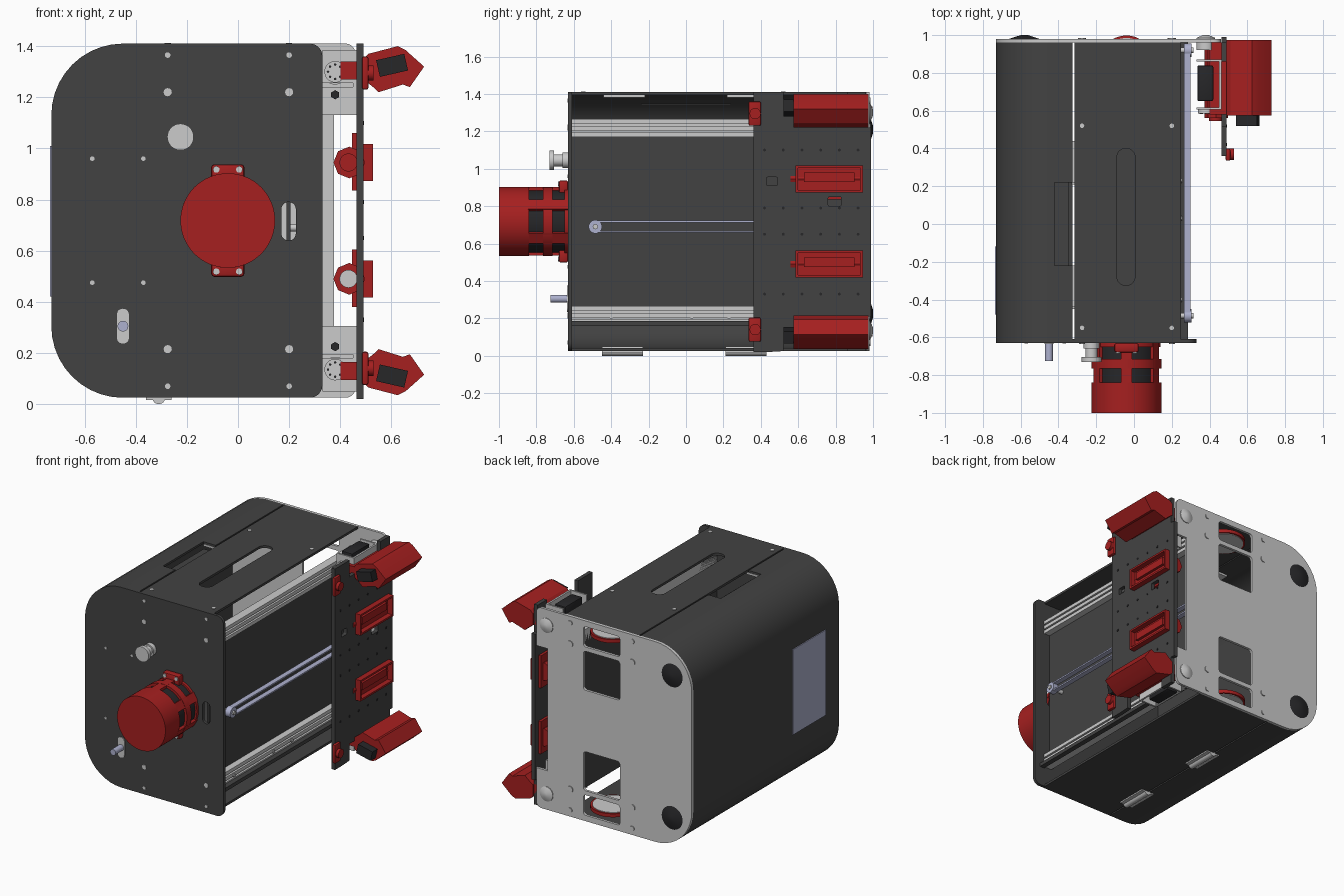
import bpy, bmesh
from math import radians, pi, sin, cos
from mathutils import Vector, Matrix

if "Cube" in bpy.data.objects:
    bpy.data.objects.remove(bpy.data.objects["Cube"])

ZM = 0.7175  # mirror height of the machine


def mat(name, *rgb):
    m = bpy.data.materials.new(name)
    m.diffuse_color = (*rgb, 1)
    m.use_nodes = True
    m.node_tree.nodes["Principled BSDF"].inputs["Base Color"].default_value = m.diffuse_color
    return m


DARK = mat("dark_panel", .055, .055, .055)
BLACK = mat("black_plastic", .02, .02, .022)
RED = mat("red_plastic", .38, .014, .014)
BLUE = mat("blue_steel", .42, .44, .62)
ROT = {'Z': (0, 0, 0), 'Y': (pi/2, 0, 0), 'X': (pi/2, 0, pi/2)}


def add(name, mesh, m=None):
    o = bpy.data.objects.new(name, mesh)
    bpy.context.collection.objects.link(o)
    if m:
        mesh.materials.clear()
        mesh.materials.append(m)
    return o


def box(name, x, y, z, m=None, bev=0, recess=None):
    """Box from (min, max) pairs; recess = (inset, depth) sunk into the +x face."""
    bm = bmesh.new()
    bmesh.ops.create_cube(bm, size=1)
    for v in bm.verts:
        v.co = Vector([a[0] + (c + .5) * (a[1] - a[0]) for a, c in zip((x, y, z), v.co)])
    if bev:
        bmesh.ops.bevel(bm, geom=bm.edges[:], offset=bev, segments=2, affect='EDGES', profile=.5)
    if recess:
        f = max(bm.faces, key=lambda f: f.calc_center_median().x)
        bmesh.ops.inset_individual(bm, faces=[f], thickness=recess[0])
        r = bmesh.ops.extrude_discrete_faces(bm, faces=[f])['faces'][0]
        bmesh.ops.translate(bm, verts=r.verts, vec=(-recess[1], 0, 0))
    me = bpy.data.meshes.new(name)
    bm.to_mesh(me)
    bm.free()
    return add(name, me, m)


def cyl(name, p, r, a, b, axis='Y', m=None, r2=None, n=32):
    """Cylinder/cone along axis from a to b; p is the other two coordinates."""
    bm = bmesh.new()
    bmesh.ops.create_cone(bm, cap_ends=True, segments=n, radius1=r,
                          radius2=r if r2 is None else r2, depth=b - a)
    q = {'X': Matrix.Rotation(pi/2, 4, 'Y'), 'Y': Matrix.Rotation(-pi/2, 4, 'X'), 'Z': Matrix()}[axis]
    c = (a + b) / 2
    pos = {'X': (c, *p), 'Y': (p[0], c, p[1]), 'Z': (*p, c)}[axis]
    bmesh.ops.transform(bm, matrix=Matrix.Translation(pos) @ q, verts=bm.verts)
    me = bpy.data.meshes.new(name)
    bm.to_mesh(me)
    bm.free()
    return add(name, me, m)


def rounded(pts, n=10):
    """Polygon with optional per-point corner radius as a third value."""
    out = []
    for i, p in enumerate(pts):
        c = Vector(p[:2])
        if len(p) < 3:
            out.append(c)
            continue
        u = (Vector(pts[i - 1][:2]) - c).normalized()
        v = (Vector(pts[(i + 1) % len(pts)][:2]) - c).normalized()
        o = c + (u + v) * p[2]
        out += [o - (v * cos(t * pi/2/n) + u * sin(t * pi/2/n)) * p[2] for t in range(n + 1)]
    return out


def rect(x0, x1, y0, y1, r=.02):
    return [(x0, y0, r), (x1, y0, r), (x1, y1, r), (x0, y1, r)]


def plate(name, axis, a, b, outline, holes=(), m=None):
    """Flat profile with holes, extruded along axis from a to b."""
    cu = bpy.data.curves.new(name, 'CURVE')
    cu.dimensions, cu.fill_mode, cu.extrude = '2D', 'BOTH', (b - a) / 2
    for loop in (outline, *holes):
        pts = rounded(loop)
        s = cu.splines.new('POLY')
        s.points.add(len(pts) - 1)
        for q, p in zip(s.points, pts):
            q.co = (p.x, p.y, 0, 1)
        s.use_cyclic_u = True
    t = bpy.data.objects.new(name + "_curve", cu)
    bpy.context.collection.objects.link(t)
    dg = bpy.context.evaluated_depsgraph_get()
    me = bpy.data.meshes.new_from_object(t.evaluated_get(dg))
    bpy.data.objects.remove(t)
    o = add(name, me, m)
    o.rotation_euler = ROT[axis]
    o.location['XYZ'.index(axis)] = (a + b) / 2
    return o


def flip(z):
    return 2 * ZM - z


def both(z0, z1):
    """A z range and its mirror image, with a name suffix."""
    return (("upper", (z0, z1)), ("lower", (flip(z1), flip(z0))))


# front and back plates
plate("front_plate", 'Y', -.63, -.61,
      [(-.73, .025, .28), (.33, .025, .05), (.33, 1.41, .05), (-.73, 1.41, .28)],
      [rect(.17, .226, .64, .79, .027)], DARK)
wins = [rect(-.18, .10, z0, z1) for z0, z1 in ((1.23, 1.37), (.93, 1.2), (.235, .505), (.065, .205))]
plate("back_plate", 'Y', .962, .98,
      [(-.73, .025, .28), (.46, .025, .04), (.46, .295), (.375, .295), (.375, 1.14), (.46, 1.14),
       (.46, 1.41, .04), (-.73, 1.41, .28)], wins)

# curved door shell with a grip opening in its top edge
shell = plate("door_shell", 'Y', -.61, .962,
              [(-.325, 1.41), (-.73, 1.41, .28), (-.73, .025, .28), (-.325, .025),
               (-.325, .04), (-.715, .04, .265), (-.715, 1.395, .265), (-.325, 1.395)], (), DARK)
cut = box("grip_cutter", (-.42, -.3), (-.22, .22), (1.3, 1.5))
cut.hide_render = True
mod = shell.modifiers.new("grip", 'BOOLEAN')
mod.object, mod.operation = cut, 'DIFFERENCE'
bpy.context.view_layer.objects.active = shell
bpy.ops.object.modifier_apply(modifier="grip")
bpy.data.objects.remove(cut)
box("grip_pocket", (-.43, -.345), (-.24, .24), (1.34, 1.35), DARK)
for y in (-.33, .33):
    box("grip_bracket", (-.42, -.31), (y - .11, y + .11), (1.38, 1.394))
box("door_window", (-.736, -.728), (-.48, -.12), (.42, 1.01), BLUE)
for y in (-.34, .32):
    cyl("door_hinge", (-.31, .025), .025, y - .11, y + .11, n=16)
    box("hinge_leaf", (-.36, -.26), (y - .11, y + .11), (.016, .026))

# top and bottom panels, inner side panel
plate("top_panel", 'Z', 1.394, 1.41, [(-.315, -.61), (.245, -.61), (.245, .962), (-.315, .962)],
      [rect(-.09, .005, -.325, .4, .045)], DARK)
box("bottom_panel", (-.315, .245), (-.61, .962), (.025, .041), DARK)
box("inner_side_panel", (.19, .205), (-.61, .962), (.17, 1.26), DARK)

# linear rails: slotted extrusions on the right side
for tag, (z0, z1) in both(1.17, 1.265):
    box(tag + "_rail_base", (.19, .225), (-.61, .962), (z0, z1))
    for k in range(3):
        zc = z0 + .012 + k * (z1 - z0 - .024) / 2
        box(tag + "_rail_lip", (.225, .25), (-.61, .962), (zc - .012, zc + .012))
for y in (-.4, .03, .23):
    cyl("rail_bolt", (y, .21), .012, .24, .255, 'X', n=12)
box("lower_slide", (.25, .285), (-.61, .962), (.16, .185), DARK)

# drive belt and pulley
for z in (.663, .717):
    box("belt_strand", (.265, .3), (-.48, .92), (z - .005, z + .005), BLUE)
for y in (-.485, .92):
    cyl("belt_pulley", (y, .69), .036, .265, .305, 'X', BLUE)
    cyl("pulley_shaft", (y, .69), .014, .2, .315, 'X', n=16)

# red motor housing with vent slots and mounting feet
MX, MZ = -.04, .718
cyl("motor_cap", (MX, MZ), .185, -1, -.84, m=RED, n=64)
cyl("motor_core", (MX, MZ), .168, -.84, -.63, m=BLACK, n=48)
cyl("motor_ring", (MX, MZ), .185, -.765, -.715, m=RED, n=64)
cyl("motor_base_ring", (MX, MZ), .18, -.65, -.63, m=RED, n=64)
for k in range(6):
    t = radians(30 + 60 * k)
    rib = box("motor_rib", (.15, .183), (-.845, -.63), (-.03, .03), RED)
    rib.rotation_euler = (0, -t, 0)
    rib.location = (MX, 0, MZ)
for s in (-1, 1):
    zs = sorted((MZ + s * .15, MZ + s * .22))
    box("motor_foot", (MX - .065, MX + .065), (-.68, -.63), zs, RED, .012)
    for dx in (-.045, .045):
        cyl("foot_screw", (MX + dx, MZ + s * .2), .013, -.685, -.67, n=12)

# knob, crank shaft and screws on the front and back
cyl("knob_stem", (-.225, 1.045), .032, -.71, -.63)
cyl("knob_head", (-.225, 1.045), .052, -.73, -.705)
cyl("knob_collar", (-.225, 1.045), .042, -.66, -.63)
plate("crank_plate", 'Y', -.636, -.63, rect(-.475, -.425, .235, .375, .024))
cyl("crank_shaft", (-.45, .305), .021, -.725, -.6, m=BLUE)
for x in (-.275, .2):
    for z, r in ((1.22, .016), (1.365, .011)):
        for zz in (z, flip(z)):
            cyl("front_screw", (x, zz), r, -.634, -.62, n=12)
            cyl("back_screw", (x, zz), r + .006, .97, .986, n=12)
    for y in (-.55, .52):
        cyl("top_screw", (x, y), .012, 1.4, 1.413, 'Z', n=12)
for x in (-.57, -.37):
    for z in (.96, .475):
        cyl("small_front_screw", (x, z), .009, -.633, -.62, n=12)

# rear feet, hubs and idler wheels
for z in (1.21, flip(1.21)):
    cyl("rear_foot", (-.58, z), .08, .98, 1, m=BLACK, r2=.02)
for z in (1.3, flip(1.3)):
    cyl("rear_hub", (.38, z), .05, .92, .985)
    cyl("rear_hub_cap", (.38, z), .05, .985, 1, r2=.015)
for z in (1.32, flip(1.32)):
    cyl("wheel_rim", (-.04, .855), .143, z - .012, z + .012, 'Z', RED, n=48)
    cyl("wheel_face", (-.04, .855), .13, z - .016, z + .016, 'Z', n=48)

# gantry plate, notched at both ends for the tool modules
plate("gantry_plate", 'X', .463, .49,
      [(.36, .02), (.44, .02), (.52, .025), (.52, .14), (.86, .14), (.86, .025), (.96, .025), (.96, .21),
       (.99, .21), (.99, 1.22), (.96, 1.22), (.96, 1.41), (.86, 1.41), (.86, 1.295), (.52, 1.295),
       (.52, 1.41), (.36, 1.41)],
      [rect(.43, .49, .91, .955, .008), rect(.76, .83, .80, .85, .008)], DARK)
for y in (.42, .52, .62, .72, .82, .92):
    for z in (.33, .65, .79, 1.1):
        cyl("gantry_screw", (y, z), .008, .489, .493, 'X', BLACK, n=8)

# tool modules at the top and bottom of the gantry
prof = [(.49, 1.35), (.51, 1.37), (.625, 1.4), (.655, 1.385), (.728, 1.32), (.672, 1.24),
        (.645, 1.25), (.55, 1.22), (.535, 1.235), (.49, 1.27)]
for tag, f in (("upper", lambda z: z), ("lower", flip)):
    plate(tag + "_tool_module", 'Y', .575, .975, [(x, f(z)) for x, z in prof], (), RED)
    plate(tag + "_tool_motor", 'Y', .52, .58,
          [(x, f(z)) for x, z in ((.54, 1.345), (.65, 1.37), (.665, 1.305), (.555, 1.28))], (), BLACK)
    for z0, z1 in ((1.255, 1.385), (1.13, 1.24)):
        z = sorted((f(z0), f(z1)))
        box(tag + "_servo", (.335, .42), (.65, .84), z, BLACK, .01)
        for y in (.605, .86):
            box(tag + "_servo_bracket_side", (.33, .463), (y, y + .012), z)
    box(tag + "_servo_bracket_back", (.45, .463), (.605, .872), sorted((f(1.13), f(1.385))))
    cyl(tag + "_servo_horn", (.38, f(1.3)), .042, .585, .606)
    for k in range(8):
        p = (.38 + .028 * cos(k * pi/4), f(1.3) + .028 * sin(k * pi/4))
        cyl("horn_hole", p, .005, .582, .59, m=BLACK, n=8)
    cyl("horn_bolt", (.38, f(1.21)), .018, .59, .606, m=BLACK, n=6)
    box(tag + "_tool_mount", (.40, .5), (.58, .96), sorted((f(1.27), f(1.34))), RED)
    # small clips on the leading edge
    box(tag + "_edge_clip", (.485, .51), (.335, .40), sorted((f(1.23), f(1.36))), RED, .008)
    cyl(tag + "_clip_boss", (.37, f(1.295)), .03, .5, .53, 'X', RED, n=20)

# middle tool modules: framed boxes outside, drums inside
for tag, z in (("upper", .945), ("lower", flip(.945))):
    box(tag + "_mid_module", (.48, .528), (.585, .945), (z - .072, z + .072), RED, 0, (.018, .035))
    box(tag + "_mid_wedge", (.488, .512), (.63, .9), (z - .015, z + .035), RED)
    cyl(tag + "_mid_drum", (.435, z), .062, .56, .93, m=RED, n=8)
    cyl(tag + "_mid_drum_cap", (.432, z), .035, .545, .56, m=RED if tag == "upper" else None)
    box(tag + "_mid_flange", (.445, .464), (.58, .95), (z - .11, z + .115), RED)

# smooth the round parts, keep edges sharp
bpy.ops.object.select_all(action='SELECT')
bpy.context.view_layer.objects.active = shell
bpy.ops.object.shade_smooth_by_angle(angle=radians(30))
